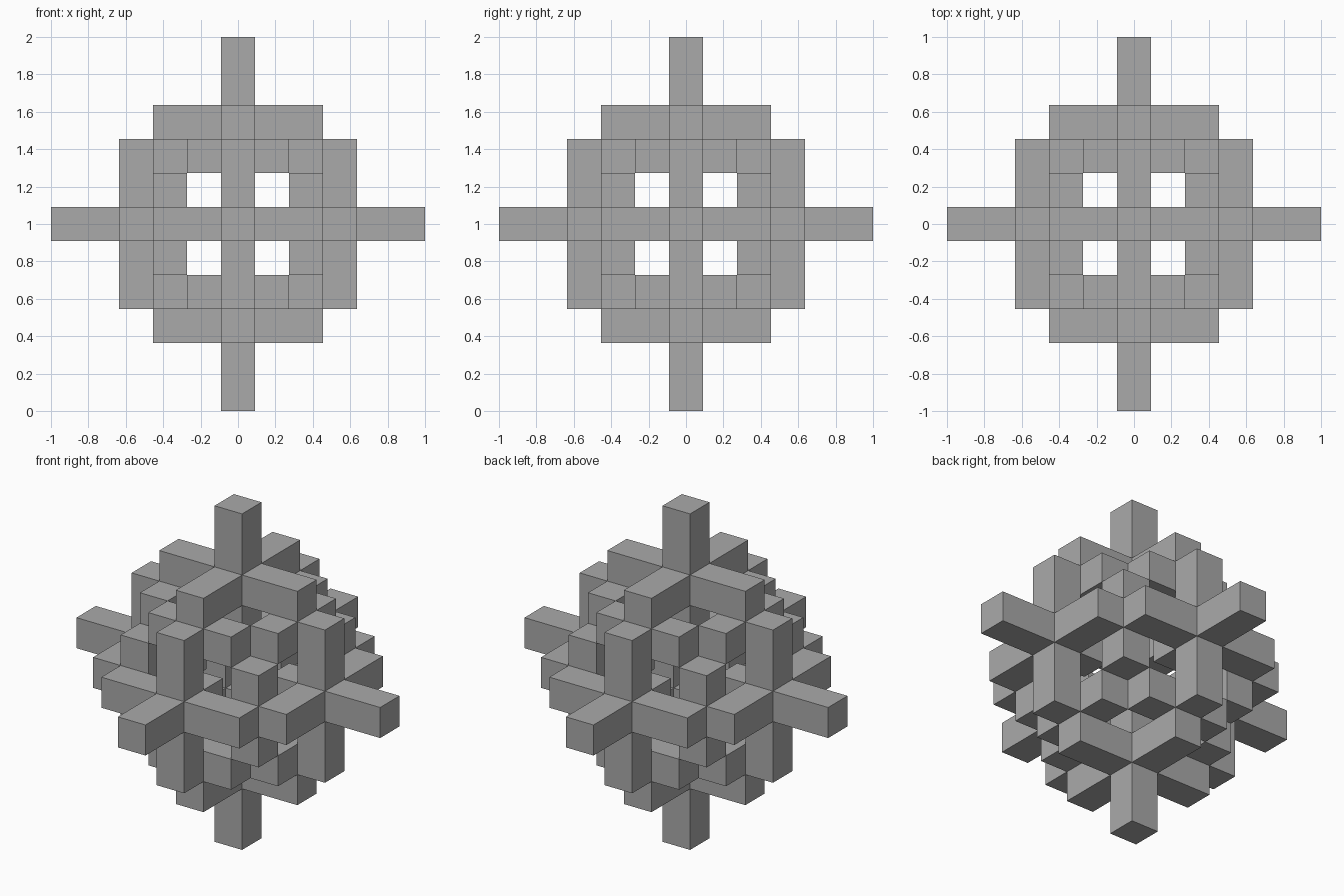
import bpy
import bmesh
from mathutils import Vector

if "Cube" in bpy.data.objects:
    bpy.data.objects.remove(bpy.data.objects["Cube"], do_unlink=True)

UNIT = 2 / 11                      # one grid cell; the whole model spans eleven
AXES = [Vector((1, 0, 0)), Vector((0, 1, 0)), Vector((0, 0, 1))]
CENTRE = Vector((0, 0, 1))

grey = bpy.data.materials.new("plain grey")
grey.use_nodes = True
grey.diffuse_color = (0.4, 0.4, 0.4, 1)
grey.node_tree.nodes["Principled BSDF"].inputs["Base Color"].default_value = (0.4, 0.4, 0.4, 1)


def build(name, cells):
    """Make one solid from grid cells, keeping only its outside faces."""
    filled = {tuple(round(c) for c in cell) for cell in cells}
    bm = bmesh.new()
    for cell in filled:
        for i, axis in enumerate(AXES):
            u, v = AXES[(i + 1) % 3], AXES[(i + 2) % 3]
            for side in (-1, 1):
                if tuple(round(c) for c in Vector(cell) + axis * side) in filled:
                    continue
                mid = Vector(cell) + axis * side / 2
                corners = [mid + (u * a + v * b * side) / 2
                           for a, b in ((-1, -1), (1, -1), (1, 1), (-1, 1))]
                bm.faces.new([bm.verts.new(p * UNIT + CENTRE) for p in corners])
    bmesh.ops.remove_doubles(bm, verts=bm.verts, dist=UNIT / 100)
    mesh = bpy.data.meshes.new(name)
    bm.to_mesh(mesh)
    bm.free()
    mesh.materials.append(grey)
    bpy.context.collection.objects.link(bpy.data.objects.new(name, mesh))


NAMES = (("left", "right"), ("back", "front"), ("top", "bottom"))

for i, axis in enumerate(AXES):
    u, v = AXES[(i + 1) % 3], AXES[(i + 2) % 3]

    # Spike with a four-armed cross, one on each side of the model
    for side, label in zip((1, -1), NAMES[i]):
        hub = axis * side * 3
        spike = [axis * side * n for n in range(2, 6)]
        arms = [hub + d * n for d in (u, v) for n in range(-2, 3)]
        build(label + "_spiked_cross", spike + arms)

    # Short bars joining neighbouring crosses
    for a in (-1, 1):
        for b in (-1, 1):
            build("xyz"[i] + "_joining_bar",
                  [u * a * 2 + v * b * 2 + axis * n for n in (-1, 0, 1)])
